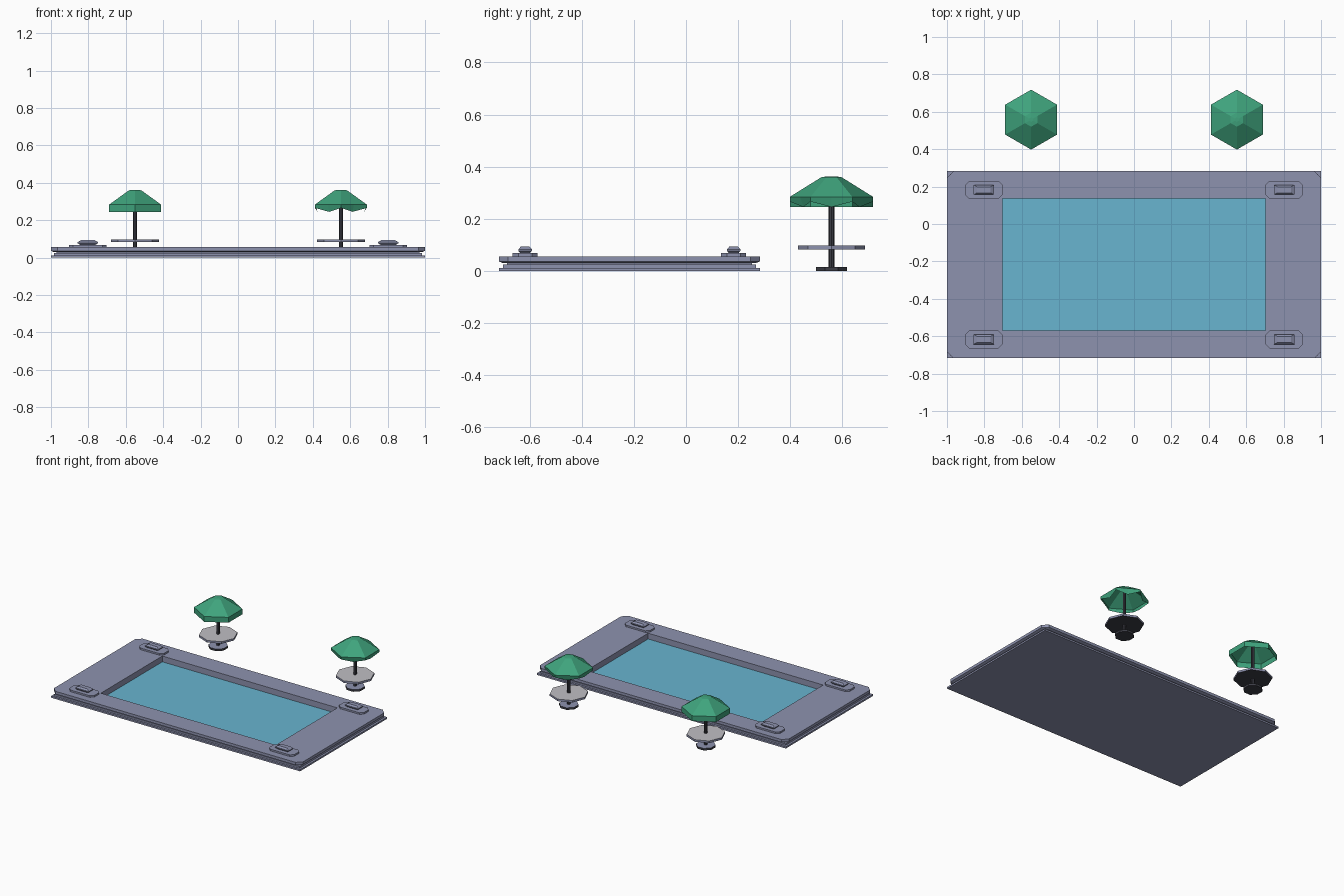
import bpy, bmesh, math

if "Cube" in bpy.data.objects:
    bpy.data.objects.remove(bpy.data.objects["Cube"])


def material(name, rgb):
    m = bpy.data.materials.new(name)
    m.diffuse_color = (*rgb, 1)
    m.use_nodes = True
    m.node_tree.nodes["Principled BSDF"].inputs["Base Color"].default_value = m.diffuse_color
    return m


slate = material("slate_stone", (0.27, 0.29, 0.43))
water_blue = material("water_blue", (0.14, 0.46, 0.63))
green = material("canopy_green", (0.05, 0.37, 0.205))
dark = material("dark_metal", (0.045, 0.047, 0.06))
pale = material("pale_top", (0.53, 0.52, 0.55))


def loft(name, loops, mats, cap_start=True, cap_end=True, loc=(0, 0, 0), rule=None):
    """Skin a stack of equally long point loops; rule(face) picks the material."""
    bm = bmesh.new()
    rings = [[bm.verts.new(p) for p in loop] for loop in loops]
    n = len(rings[0])
    for a, b in zip(rings, rings[1:]):
        for i in range(n):
            j = (i + 1) % n
            bm.faces.new((a[i], a[j], b[j], b[i]))
    if cap_start:
        bm.faces.new(rings[0][::-1])
    if cap_end:
        bm.faces.new(rings[-1])
    bmesh.ops.remove_doubles(bm, verts=bm.verts, dist=1e-5)
    bm.normal_update()
    if rule:
        for f in bm.faces:
            f.material_index = rule(f)
    me = bpy.data.meshes.new(name)
    bm.to_mesh(me)
    bm.free()
    for m in mats:
        me.materials.append(m)
    ob = bpy.data.objects.new(name, me)
    ob.location = loc
    bpy.context.collection.objects.link(ob)
    return ob


def rect(hx, hy, z, c=0.0):
    """Rectangle loop with corners chamfered by c (8 points)."""
    return [(hx, -hy + c, z), (hx, hy - c, z), (hx - c, hy, z), (-hx + c, hy, z),
            (-hx, hy - c, z), (-hx, -hy + c, z), (-hx + c, -hy, z), (hx - c, -hy, z)]


def ring(n, r, z, turn=0.0):
    return [(r * math.cos(turn + math.tau * i / n),
             r * math.sin(turn + math.tau * i / n), z) for i in range(n)]


PY = -0.217  # pool centre in y

# Pool surround: stepped outside, then over the deck and down the inner walls
loft("pool_surround", [
    rect(1.0, 0.5, 0), rect(1.0, 0.5, 0.012),
    rect(0.985, 0.485, 0.012), rect(0.985, 0.485, 0.024),
    rect(0.97, 0.47, 0.024), rect(0.97, 0.47, 0.030),
    rect(0.985, 0.485, 0.030, 0.03), rect(1.0, 0.5, 0.036, 0.035),
    rect(1.0, 0.5, 0.056, 0.035),
    rect(0.703, 0.353, 0.056), rect(0.703, 0.353, 0.012)],
    [slate], cap_end=False, loc=(0, PY, 0))

# Water surface
loft("water", [rect(0.703, 0.353, 0.012), rect(0.703, 0.353, 0.014)],
     [water_blue], loc=(0, PY, 0))

# Corner plinths, each with a bevelled block on top
for sx in (-1, 1):
    for sy in (-1, 1):
        loc = (sx * 0.803, PY + sy * 0.4, 0)
        loft("corner_plinth", [rect(0.1, 0.048, 0.054, 0.022),
                               rect(0.1, 0.048, 0.068, 0.022)], [slate], loc=loc)
        loft("corner_block", [rect(0.038, 0.016, 0.066), rect(0.054, 0.026, 0.077),
                              rect(0.054, 0.026, 0.083), rect(0.036, 0.016, 0.094)],
             [slate], loc=loc)


def face_side(f):
    """0 = side, 1 = top, 2 = underside."""
    return 1 if f.normal.z > 0.5 else 2 if f.normal.z < -0.5 else 0


# Parasol tables behind the pool
for x, scalloped in ((-0.55, False), (0.55, True)):
    loc = (x, 0.558, 0)
    loft("parasol_foot", [ring(8, 0.065, 0, math.pi / 8), ring(8, 0.065, 0.015, math.pi / 8)],
         [dark, slate, dark], loc=loc, rule=face_side)
    loft("parasol_pole", [ring(8, 0.011, 0.01), ring(8, 0.011, 0.352)], [dark], loc=loc)
    loft("table_top", [ring(8, 0.128, 0.083), ring(8, 0.128, 0.098)],
         [slate, pale, dark], loc=loc, rule=face_side)

    # Canopy: hexagon given as 12 points (corners on even steps, edge middles on odd)
    def hexagon(r, z):
        pts = ring(12, r, z, math.pi / 6)
        k = math.cos(math.pi / 6)
        return [(px * (k if i % 2 else 1), py * (k if i % 2 else 1), pz)
                for i, (px, py, pz) in enumerate(pts)]

    hem = hexagon(0.16, 0.245)
    if scalloped:
        hem = [(px * 0.9, py * 0.9, 0.245) if i % 2 else (px, py, 0.266)
               for i, (px, py, _) in enumerate(hem)]
    loft("parasol_canopy", [hem, hexagon(0.16, 0.284), hexagon(0.038, 0.36),
                            hexagon(0.012, 0.363)],
         [green], cap_start=False, loc=loc)
